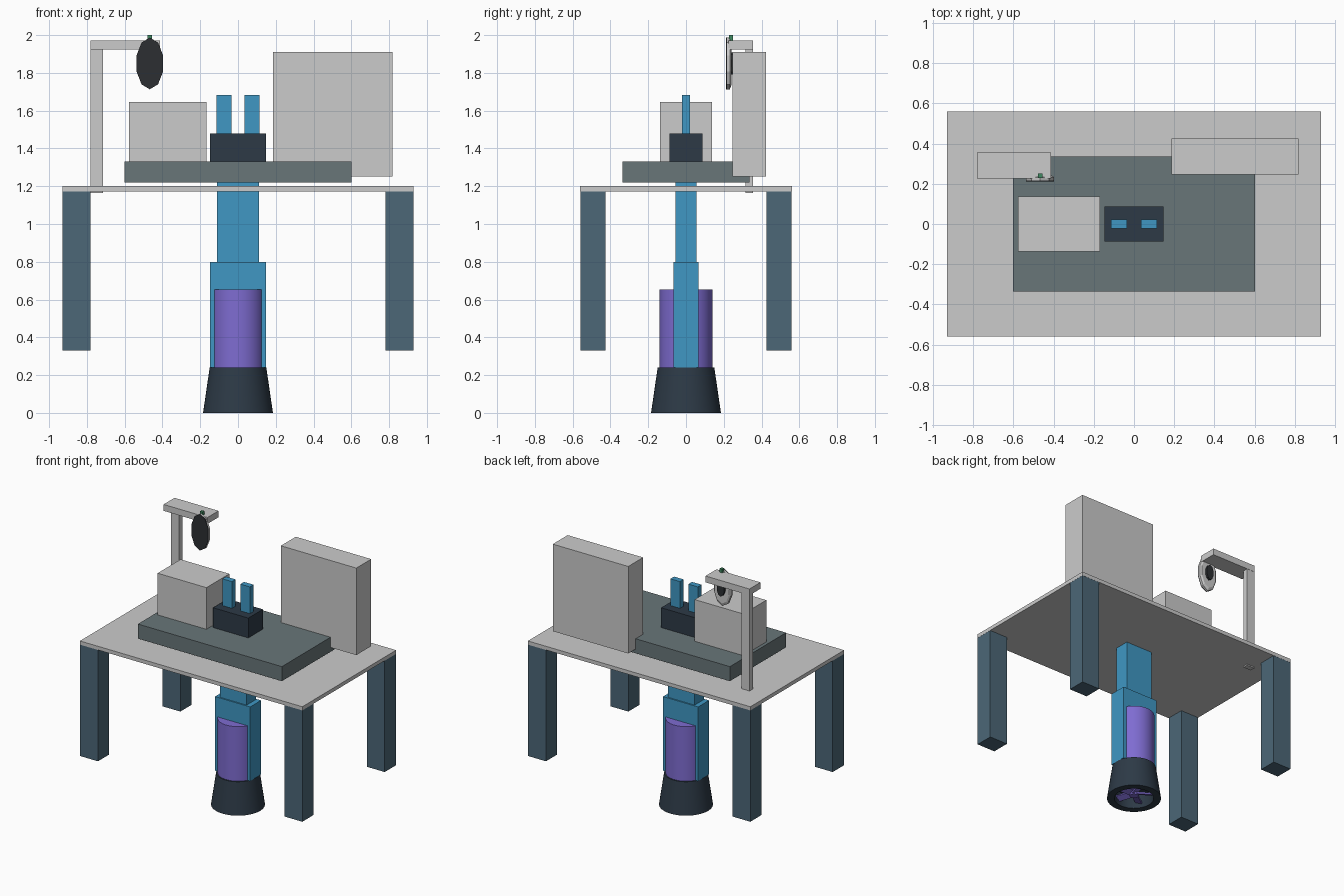
import bpy, bmesh
from math import radians
from mathutils import Matrix

if "Cube" in bpy.data.objects:
    bpy.data.objects.remove(bpy.data.objects["Cube"])

def material(name, rgb):
    m = bpy.data.materials.new(name)
    m.diffuse_color = (*rgb, 1)
    m.use_nodes = True
    m.node_tree.nodes["Principled BSDF"].inputs["Base Color"].default_value = m.diffuse_color
    return m

BLUE = material("blue", (0.05, 0.31, 0.55))
PURPLE = material("purple", (0.21, 0.15, 0.64))
DARK = material("dark", (0.026, 0.042, 0.062))
TEAL = material("leg_teal", (0.072, 0.135, 0.185))
SLATE = material("slate", (0.14, 0.18, 0.19))
BLACK = material("black", (0.025, 0.028, 0.032))
GREEN = material("green", (0.05, 0.25, 0.12))

def finish(name, bm, mat=None, smooth=False):
    bmesh.ops.recalc_face_normals(bm, faces=bm.faces)
    me = bpy.data.meshes.new(name)
    bm.to_mesh(me)
    bm.free()
    ob = bpy.data.objects.new(name, me)
    bpy.context.collection.objects.link(ob)
    if mat:
        me.materials.append(mat)
    if smooth:
        bpy.ops.object.select_all(action='DESELECT')
        ob.select_set(True)
        bpy.context.view_layer.objects.active = ob
        bpy.ops.object.shade_smooth_by_angle(angle=radians(30))
    return ob

def box(name, x, y, z, mat=None):
    bm = bmesh.new()
    bmesh.ops.create_cube(bm, size=1)
    for v in bm.verts:
        v.co = [(a + b) / 2 + c * (b - a) for (a, b), c in zip((x, y, z), v.co)]
    return finish(name, bm, mat)

def lathe(name, profile, sides, mat=None, smooth=False, matrix=Matrix()):
    """Revolve (radius, height) rings about z; the first and last rings are capped."""
    bm = bmesh.new()
    rings = []
    for r, h in profile:
        ring = bmesh.ops.create_circle(bm, segments=sides, radius=r,
                                       matrix=Matrix.Translation((0, 0, h)))["verts"]
        rings.append(ring)
    for a, b in zip(rings, rings[1:]):
        for i in range(sides):
            j = (i + 1) % sides
            bm.faces.new((a[i], a[j], b[j], b[i]))
    bm.faces.new(rings[0])
    bm.faces.new(rings[-1])
    bm.transform(matrix)
    return finish(name, bm, mat, smooth)

# Table
box("table_top", (-0.93, 0.93), (-0.56, 0.56), (1.172, 1.2))
for sx, side in ((-1, "left"), (1, "right")):
    for sy, end in ((-1, "front"), (1, "back")):
        box(f"{end}_{side}_leg", sorted((sx * 0.78, sx * 0.929)),
            sorted((sy * 0.425, sy * 0.559)), (0.33, 1.185), TEAL)

# Equipment on the table
box("base_plate", (-0.602, 0.602), (-0.336, 0.336), (1.22, 1.33), SLATE)
box("instrument_box", (-0.576, -0.168), (-0.137, 0.137), (1.33, 1.645))
box("tall_panel", (0.186, 0.817), (0.246, 0.424), (1.252, 1.91))
box("prong_block", (-0.147, 0.147), (-0.087, 0.087), (1.33, 1.48), DARK)
for s, side in ((-1, "left"), (1, "right")):
    box(f"{side}_prong", sorted((s * 0.035, s * 0.115)), (-0.022, 0.022), (1.48, 1.682), BLUE)

# Central column under the table
box("upper_column", (-0.11, 0.11), (-0.055, 0.055), (0.75, 1.22), BLUE)
box("lower_column", (-0.147, 0.147), (-0.065, 0.065), (0.24, 0.8), BLUE)
lathe("motor_cylinder", [(0.14, 0.23), (0.14, 0.652)], 48, PURPLE, True)

# Tapered nozzle, hollow from below
lathe("nozzle", [(0.13, 0.1), (0.135, 0), (0.185, 0), (0.15, 0.24)], 48, DARK, True)

# Propeller inside the nozzle
lathe("propeller_hub", [(0.03, 0.02), (0.03, 0.1)], 24, PURPLE, True)
bm = bmesh.new()
for i in range(5):
    m = (Matrix.Rotation(radians(72 * i), 4, 'Z') @ Matrix.Translation((0.075, 0, 0.04))
         @ Matrix.Rotation(radians(20), 4, 'X') @ Matrix.Diagonal((0.11, 0.05, 0.012, 1)))
    bmesh.ops.create_cube(bm, size=1, matrix=m)
finish("propeller_blades", bm, PURPLE)

# Lamp stand
box("lamp_post", (-0.78, -0.714), (0.314, 0.354), (1.163, 1.925))
box("lamp_arm", (-0.78, -0.412), (0.225, 0.356), (1.924, 1.972))

# Oval ten-sided lamp head, axis along y
def lamp_matrix(sx, sz):
    return (Matrix.Translation((-0.467, 0, 1.85)) @ Matrix.Diagonal((sx, 1, sz, 1))
            @ Matrix.Rotation(radians(-90), 4, 'X'))

head = lamp_matrix(0.074, 0.137)
lathe("lamp_face", [(1, 0.211), (1, 0.217)], 10, BLACK, matrix=head)
lathe("lamp_shell", [(1, 0.217), (1, 0.232), (0.85, 0.24)], 10, matrix=head)
lathe("lamp_hub", [(0.42, 0.235), (0.42, 0.256)], 10, BLACK, matrix=head)
box("lamp_button", (-0.478, -0.456), (0.228, 0.25), (1.965, 2.0), GREEN)
